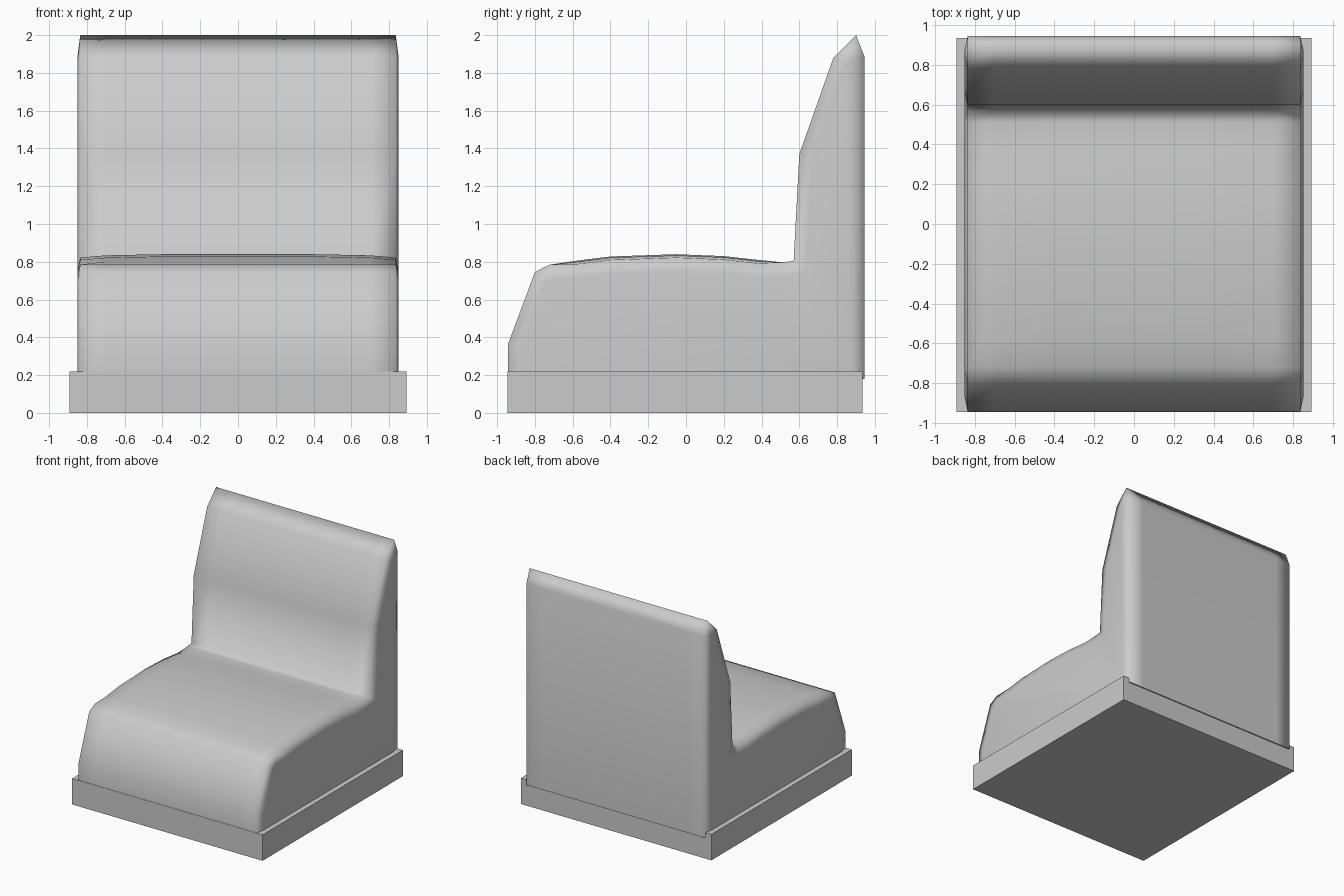
import bpy, bmesh
from mathutils import Vector

if "Cube" in bpy.data.objects:
    bpy.data.objects.remove(bpy.data.objects["Cube"])


def make_object(name, bm):
    bmesh.ops.recalc_face_normals(bm, faces=bm.faces)
    mesh = bpy.data.meshes.new(name)
    bm.to_mesh(mesh)
    bm.free()
    obj = bpy.data.objects.new(name, mesh)
    bpy.context.collection.objects.link(obj)
    return obj


def inset(points, d):
    # Offset a clockwise side profile inwards; the bottom ends keep their height
    out = []
    n = len(points)
    for i, p in enumerate(points):
        a = (p - points[i - 1]).normalized()
        b = (points[(i + 1) % n] - p).normalized()
        na, nb = Vector((a.y, -a.x)), Vector((b.y, -b.x))
        m = (na + nb).normalized()
        q = p + m * d / max(m.dot(na), 0.6)
        if i in (0, n - 1):
            q = Vector((p.x + (d if i == 0 else -d), p.y))
        out.append(q)
    return out


# Plinth
bm = bmesh.new()
bmesh.ops.create_cube(bm, size=1)
bmesh.ops.scale(bm, vec=(1.785, 1.88, 0.22), verts=bm.verts)
bmesh.ops.translate(bm, vec=(0, -0.005, 0.11), verts=bm.verts)
make_object("plinth", bm)

# Upholstered seat and backrest: side profile (y, z) lofted across the width
profile = [Vector(p) for p in (
    (-0.942, 0.18), (-0.942, 0.365), (-0.80, 0.745), (-0.72, 0.785),
    (-0.57, 0.807), (-0.40, 0.828), (-0.05, 0.84), (0.20, 0.83),
    (0.38, 0.81), (0.51, 0.797), (0.57, 0.805), (0.60, 1.37),
    (0.78, 1.88), (0.90, 2.0), (0.945, 1.885), (0.945, 0.18))]


def section(drop):
    # Lower the crown of the seat towards the sides
    return [Vector((p.x, p.y - (drop if 4 <= i <= 8 else 0)))
            for i, p in enumerate(profile)]


half = [(0.40, section(0)), (0.70, section(0.006)), (0.835, section(0.018)),
        (0.85, inset(section(0.018), 0.07))]
stations = [(-x, s) for x, s in reversed(half)] + half

bm = bmesh.new()
rings = [[bm.verts.new((x, p.x, p.y)) for p in s] for x, s in stations]
n = len(profile)
for r0, r1 in zip(rings, rings[1:]):
    for i in range(n):
        j = (i + 1) % n
        bm.faces.new((r0[i], r0[j], r1[j], r1[i]))
for ring in (rings[0], rings[-1]):
    bm.faces.new(ring)
seat = make_object("seat_and_backrest", bm)
for poly in seat.data.polygons:
    poly.use_smooth = True
# Keep the hidden underside from bending the shading of the walls
for edge in seat.data.edges:
    zs = [seat.data.vertices[v].co.z for v in edge.vertices]
    edge.use_edge_sharp = max(zs) < 0.19
